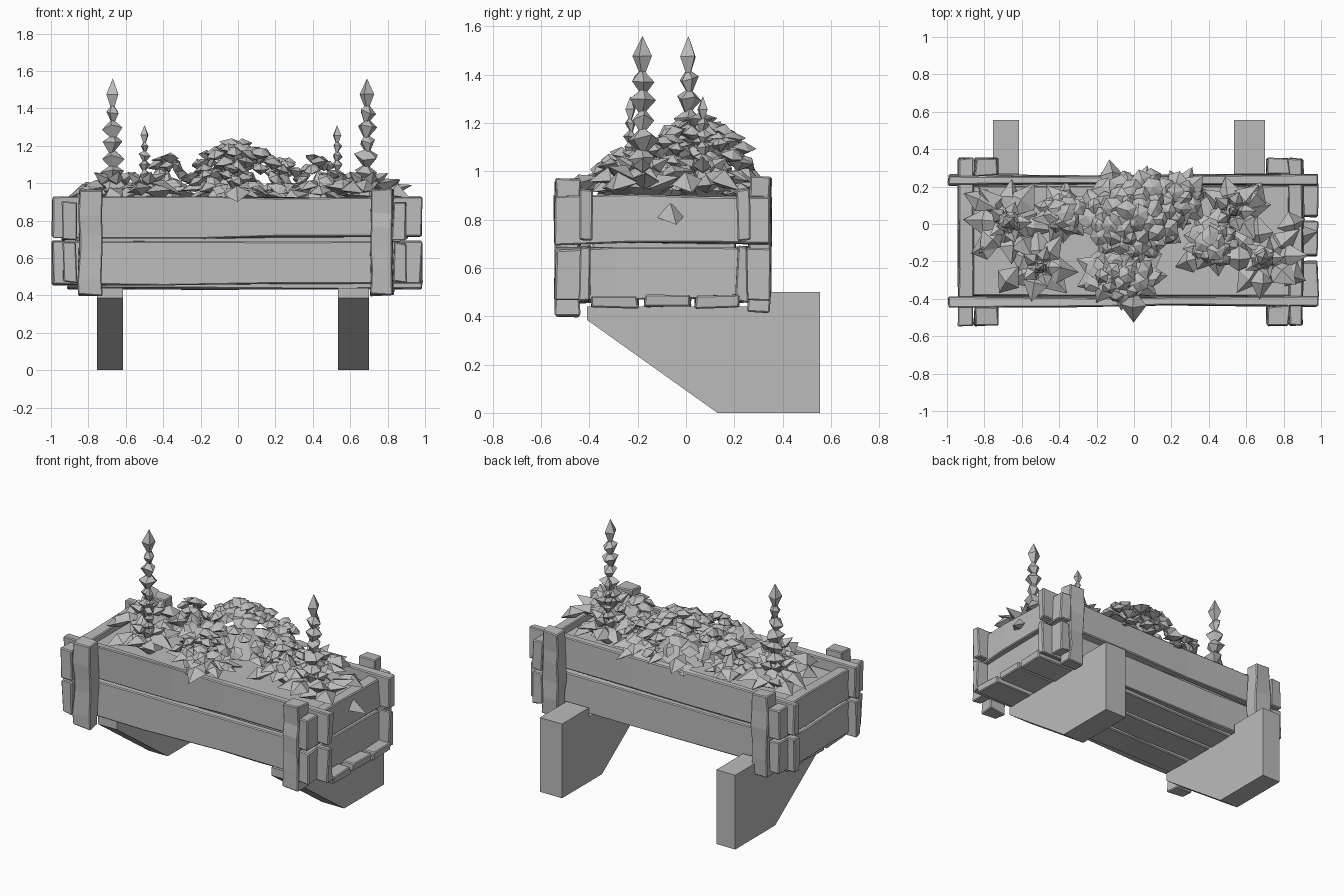
import bpy, bmesh, math, random
from mathutils import Vector, Matrix, Euler

random.seed(7)
cube = bpy.data.objects.get("Cube")
if cube:
    bpy.data.objects.remove(cube, do_unlink=True)

grey = bpy.data.materials.new("plain_grey")
grey.use_nodes = True
colour = (0.5, 0.5, 0.5, 1)
grey.diffuse_color = colour
grey.node_tree.nodes["Principled BSDF"].inputs["Base Color"].default_value = colour


def finish(name, bm):
    bmesh.ops.recalc_face_normals(bm, faces=bm.faces)
    mesh = bpy.data.meshes.new(name)
    bm.to_mesh(mesh)
    bm.free()
    mesh.materials.append(grey)
    obj = bpy.data.objects.new(name, mesh)
    bpy.context.collection.objects.link(obj)
    return obj


def board(name, xs, ys, zs, wobble=0.008, cuts=2):
    """Rough-hewn timber: box cut along its length, with uneven edges."""
    bm = bmesh.new()
    lo, hi = Vector((xs[0], ys[0], zs[0])), Vector((xs[1], ys[1], zs[1]))
    size = hi - lo
    bmesh.ops.create_cube(bm, size=1, matrix=Matrix.Translation((lo + hi) / 2) @ Matrix.Diagonal((*size, 1)))
    axis = max(range(3), key=lambda i: size[i])
    normal = Vector([float(i == axis) for i in range(3)])
    for c in range(cuts):
        at = lo + size * ((c + 1 + random.uniform(-0.25, 0.25)) / (cuts + 1))
        bmesh.ops.bisect_plane(bm, geom=bm.verts[:] + bm.edges[:] + bm.faces[:], plane_co=at, plane_no=normal)
    for v in bm.verts:
        v.co += Vector([random.uniform(-wobble, wobble) for _ in range(3)])
    obj = finish(name, bm)
    chip = obj.modifiers.new("chipped_edges", "BEVEL")
    chip.width, chip.segments = 0.006, 1
    return obj


def gem(bm, at, radius, up, down, sides=5, rot=(0, 0, 0), stretch=1.0, rough=0.15):
    """Faceted double pyramid, used for petals, buds and leaves."""
    m = Matrix.Translation(at) @ Euler(rot).to_matrix().to_4x4()
    turn = random.uniform(0, math.tau) if stretch == 1 else 0
    ring = []
    for i in range(sides):
        a = turn + math.tau * i / sides
        r = radius * random.uniform(1 - rough, 1 + rough)
        ring.append(bm.verts.new(m @ Vector((r * stretch * math.cos(a), r * math.sin(a), r * random.uniform(-rough, rough)))))
    top, low = bm.verts.new(m @ Vector((0, 0, up))), bm.verts.new(m @ Vector((0, 0, -down)))
    for i in range(sides):
        j = (i + 1) % sides
        bm.faces.new((ring[i], ring[j], top))
        bm.faces.new((ring[j], ring[i], low))


# Long boards, front and back, two courses each
for side, y in (("front", -0.415), ("back", 0.235)):
    for row, (z0, z1) in (("lower", (0.46, 0.69)), ("upper", (0.71, 0.925))):
        board(f"{side}_{row}_board", (-0.99, 0.98), (y - 0.025, y + 0.025), (z0, z1))

# End boards crossing past the long boards
for side, x in (("right", -0.9), ("left", 0.865)):
    for row, (z0, z1) in (("lower", (0.47, 0.68)), ("upper", (0.7, 0.9))):
        board(f"{side}_{row}_end_board", (x - 0.038, x + 0.038), (-0.54, 0.35), (z0, z1))

# Corner posts outside the long boards
for side, x in (("right", -0.79), ("left", 0.77)):
    board(f"{side}_front_post", (x - 0.06, x + 0.06), (-0.54, -0.44), (0.4, 0.965), cuts=4)
    board(f"{side}_back_post", (x - 0.06, x + 0.06), (0.26, 0.35), (0.42, 0.975), cuts=4)

# Floor planks and soil
for i, (y0, y1) in enumerate(((-0.39, -0.2), (-0.17, 0.02), (0.04, 0.22))):
    board(f"floor_plank_{i + 1}", (-0.91, 0.985), (y0, y1), (0.435, 0.485), 0.006)
board("soil", (-0.86, 0.83), (-0.385, 0.205), (0.5, 0.86), 0.003)

# Slanted wall brackets
profile = ((-0.41, 0.44), (-0.41, 0.385), (0.13, 0), (0.555, 0), (0.555, 0.5), (0.27, 0.5), (0.27, 0.44))
for side, x0, x1 in (("right", -0.755, -0.615), ("left", 0.535, 0.7)):
    bm = bmesh.new()
    face = bm.faces.new([bm.verts.new((x0, y, z)) for y, z in profile])
    moved = bmesh.ops.extrude_face_region(bm, geom=[face])["geom"]
    bmesh.ops.translate(bm, vec=(x1 - x0, 0, 0), verts=[v for v in moved if isinstance(v, bmesh.types.BMVert)])
    finish(f"{side}_bracket", bm)


# Flower spikes, each a stack of shrinking star-shaped whorls with a bud on top
spikes = ((-0.67, 0.01, 1.56, 1.0), (0.69, -0.18, 1.56, 1.0), (-0.5, -0.23, 1.31, 0.62), (0.53, 0.07, 1.31, 0.62))
for n, (x, y, top, s) in enumerate(spikes):
    bm = bmesh.new()
    gem(bm, (x, y, top - 0.085 * s), 0.042 * s, 0.085 * s, 0.1 * s, 4, rough=0.08)
    for k in range(6):
        z = top - (0.18 + 0.08 * k) * s
        r = (0.042 + 0.006 * k) * s
        lean = [random.uniform(-0.15, 0.15) for _ in range(2)]
        gem(bm, (x, y, z), r, 0.045 * s, 0.075 * s, 5, (*lean, 0), rough=0.25)
    finish(f"flower_spike_{n + 1}", bm)

    # Broad leaves around the base of the spike
    bm = bmesh.new()
    spread = 0.13 if s == 1 else 0.09
    count = 8 if s == 1 else 7
    for k in range(count):
        a = math.tau * k / count + random.uniform(-0.2, 0.2)
        tilt = random.uniform(-0.35, 0.4)
        at = (x + spread * math.cos(a), y + spread * math.sin(a), 0.955 + random.uniform(-0.02, 0.03))
        gem(bm, at, 0.068, 0.045, 0.03, 4, (random.uniform(-0.4, 0.4), tilt, a), 1.6)
    for k in range(5):
        a = math.tau * k / 5
        at = (x + 0.06 * math.cos(a), y + 0.06 * math.sin(a), 1.02)
        gem(bm, at, 0.04, 0.035, 0.03, 4, (0, -0.6, a), 1.7)
    gem(bm, (x, y, 0.93), spread * 1.15, 0.13, 0.08, 6)
    finish(f"spike_leaves_{n + 1}", bm)

# Leafy mounds covered in faceted blossoms: centre, radii, top height, blossoms, bloom size
mounds = (("middle", 0.0, 0.05, 0.27, 0.22, 1.21, 46, 0.055),
          ("front", -0.07, -0.27, 0.2, 0.12, 1.07, 16, 0.05),
          ("right", -0.38, 0.06, 0.1, 0.1, 1.14, 12, 0.048),
          ("left", 0.43, -0.09, 0.11, 0.13, 1.13, 14, 0.048),
          ("back", 0.25, 0.14, 0.1, 0.1, 1.12, 9, 0.05))
for name, cx, cy, rx, ry, top, count, size in mounds:
    blooms, leaves = bmesh.new(), bmesh.new()
    height = top - 0.92
    for k in range(count):
        f = math.sqrt((k + 0.4) / count)
        a = k * math.radians(137.5)
        z = 0.92 + height * math.sqrt(max(0, 1 - f * f * 0.95)) + random.uniform(-0.025, 0.015)
        at = (cx + rx * f * math.cos(a), cy + ry * f * math.sin(a), z)
        lean = f * 0.6
        rot = (-lean * math.sin(a) + random.uniform(-0.3, 0.3), lean * math.cos(a) + random.uniform(-0.3, 0.3), 0)
        gem(blooms, at, size * random.uniform(0.75, 1.15), size * 0.5, size * 0.7, random.choice((5, 6)), rot)
    for k in range(9):
        a = math.tau * k / 9 + random.uniform(-0.2, 0.2)
        at = (cx + rx * 0.85 * math.cos(a), cy + ry * 0.85 * math.sin(a), 0.94 + random.uniform(-0.02, 0.05))
        gem(leaves, at, 0.06, 0.03, 0.025, 4, (random.uniform(-0.4, 0.4), 0.25, a), 1.5)
    # Dense foliage core filling the mound
    gem(leaves, (cx, cy, 0.92), min(rx, ry) * 0.8, height * 0.75, 0.08, 7)
    finish(f"{name}_blossoms", blooms)
    finish(f"{name}_mound_leaves", leaves)

# Large loose leaves near the rims
loose = ((0.0, -0.43, 0.94, -1.6), (-0.12, 0.26, 0.97, 1.7), (0.84, -0.27, 0.95, -0.4), (0.84, 0.0, 0.95, 0.3),
         (-0.8, -0.13, 0.95, 3.5), (-0.67, -0.3, 0.93, -2.2), (-0.82, 0.12, 0.95, 2.7), (0.89, -0.06, 0.82, 0.2),
         (0.64, 0.15, 0.96, 1.0), (0.3, -0.2, 0.92, -2.8))
bm = bmesh.new()
for x, y, z, a in loose:
    gem(bm, (x, y, z), 0.07, 0.05, 0.03, 4, (0.15, 0.35, a), 1.35)
finish("loose_leaves", bm)
